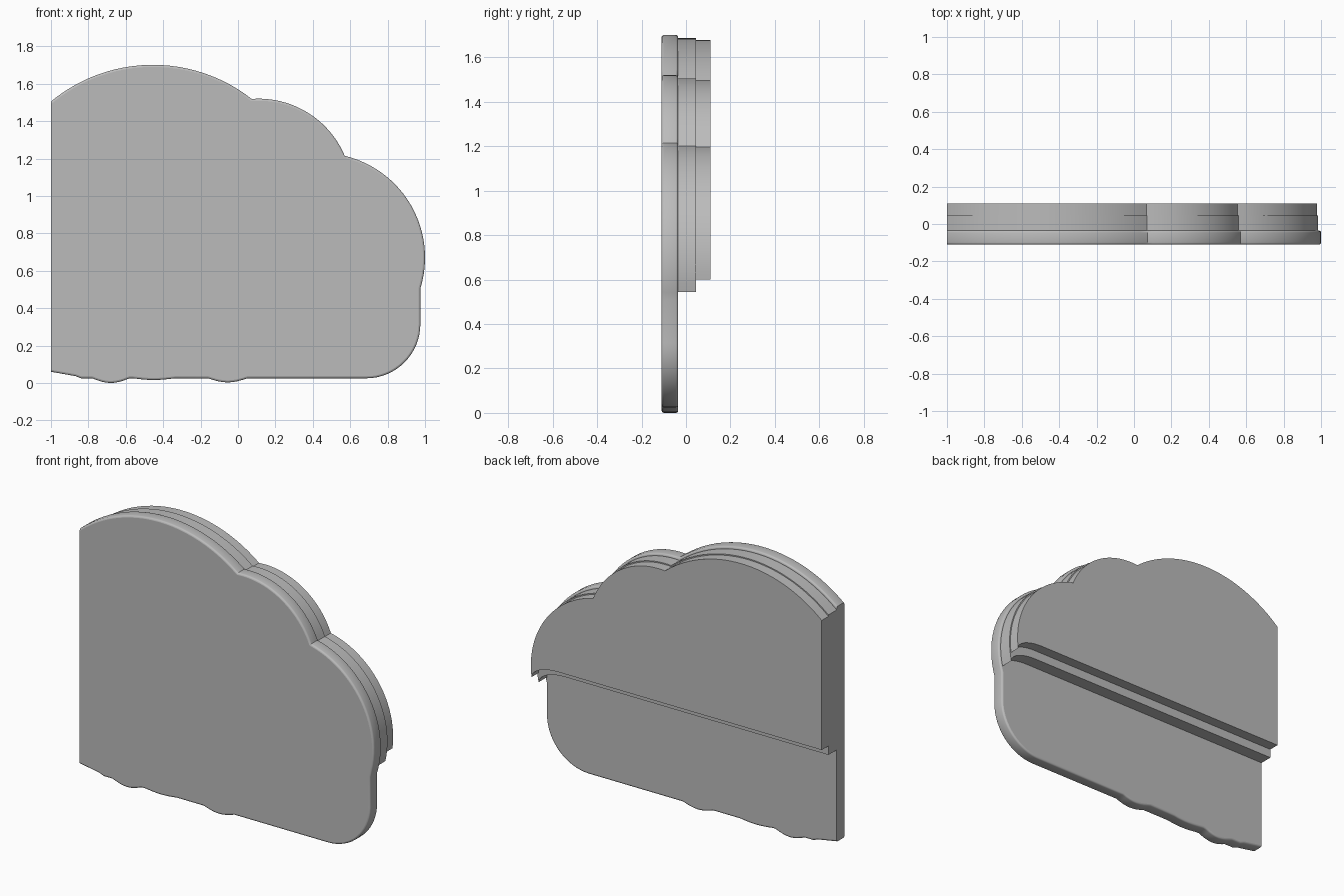
import bpy
import bmesh
from math import sin, cos, pi, atan2, hypot, sqrt, radians

cube = bpy.data.objects.get("Cube")
if cube:
    bpy.data.objects.remove(cube, do_unlink=True)

grey = bpy.data.materials.new("plain grey")
grey.use_nodes = True
colour = (0.5, 0.5, 0.5, 1)
grey.diffuse_color = colour
grey.node_tree.nodes["Principled BSDF"].inputs["Base Color"].default_value = colour

LEFT = -1.0
# Lobes of the scalloped crown: centre x, centre z, radius
LOBES = [(-0.455, 0.845, 0.856), (0.11, 1.02, 0.5), (0.44, 0.67, 0.56)]


def arc(cx, cz, r, a0, a1, n=24):
    return [(cx + r * cos(a0 + (a1 - a0) * i / n), cz + r * sin(a0 + (a1 - a0) * i / n))
            for i in range(n + 1)]


def meet(a, b):
    """Upper crossing point of two circles."""
    dx, dz = b[0] - a[0], b[1] - a[1]
    d = hypot(dx, dz)
    t = (a[2] ** 2 - b[2] ** 2 + d * d) / (2 * d)
    h = sqrt(a[2] ** 2 - t * t)
    return a[0] + (t * dx - h * dz) / d, a[1] + (t * dz + h * dx) / d


def crown(inset, z_end):
    """Scalloped edge from the flat side over the top, down to z_end."""
    c = [(x, z, r - inset) for x, z, r in LOBES]
    x, z, r = c[0]
    start = (LEFT, z + sqrt(r * r - (LEFT - x) ** 2))
    x, z, r = c[2]
    end = (x + sqrt(r * r - (z_end - z) ** 2), z_end)
    joints = [start, meet(c[0], c[1]), meet(c[1], c[2]), end]
    # the lobes cross on the side the crown bulges to
    pts = []
    for (cx, cz, r), p, q in zip(c, joints, joints[1:]):
        seg = arc(cx, cz, r, atan2(p[1] - cz, p[0] - cx), atan2(q[1] - cz, q[0] - cx))
        pts += seg if not pts else seg[1:]
    return pts


def slab(name, outline, y0, y1, bevel=0):
    bm = bmesh.new()
    face = bm.faces.new([bm.verts.new((x, y0, z)) for x, z in outline])
    new = bmesh.ops.extrude_face_region(bm, geom=[face])["geom"]
    for v in new:
        if isinstance(v, bmesh.types.BMVert):
            v.co.y = y1
    bmesh.ops.recalc_face_normals(bm, faces=bm.faces)
    if bevel:
        # round both rims, leaving the cut side sharp
        rims = [e for e in bm.edges
                if abs(e.verts[0].co.y - e.verts[1].co.y) < 1e-5
                and max(v.co.x for v in e.verts) > LEFT + 0.001]
        bmesh.ops.bevel(bm, geom=rims, offset=bevel, segments=3, profile=0.5,
                        affect='EDGES', clamp_overlap=False)
    mesh = bpy.data.meshes.new(name)
    bm.to_mesh(mesh)
    bm.free()
    mesh.materials.append(grey)
    obj = bpy.data.objects.new(name, mesh)
    bpy.context.collection.objects.link(obj)
    bpy.ops.object.select_all(action='DESELECT')
    obj.select_set(True)
    bpy.context.view_layer.objects.active = obj
    bpy.ops.object.shade_smooth_by_angle(angle=radians(32))
    for p in mesh.polygons:
        if len(p.vertices) > 8:
            p.use_smooth = False
    return obj


# Front plate: crown, rounded lower corner, slightly wavy bottom edge
BASE = 0.025


def bump(x0, x1, depth, n=8):
    return [(x0 + (x1 - x0) * i / n, BASE - depth * sin(pi * i / n)) for i in range(n + 1)]


plate = crown(0, 0.505)
plate += arc(0.685, 0.315, 0.29, 0, -pi / 2, 16)
plate += bump(0.05, -0.16, 0.022) + bump(-0.34, -0.56, 0.009) + bump(-0.58, -0.78, 0.025)
plate += [(-0.84, BASE), (-0.87, 0.037), (LEFT, 0.06)]
slab("front_plate", plate, -0.11, -0.035, bevel=0.011)


# Stepped rear layers: same crown set inwards, underside drooping at the outer end
def rear_layer(name, inset, z_tip, y0, y1):
    outline = crown(inset, z_tip)
    x_tip = outline[-1][0]
    span, rise = 0.18, 0.08
    for i in range(1, 11):
        t = pi / 2 * i / 10
        outline.append((x_tip - span * (1 - cos(t)), z_tip + rise * sin(t)))
    outline.append((LEFT, z_tip + rise))
    slab(name, outline, y0, y1)


rear_layer("middle_layer", 0.015, 0.545, -0.036, 0.045)
rear_layer("back_layer", 0.022, 0.60, 0.044, 0.11)
